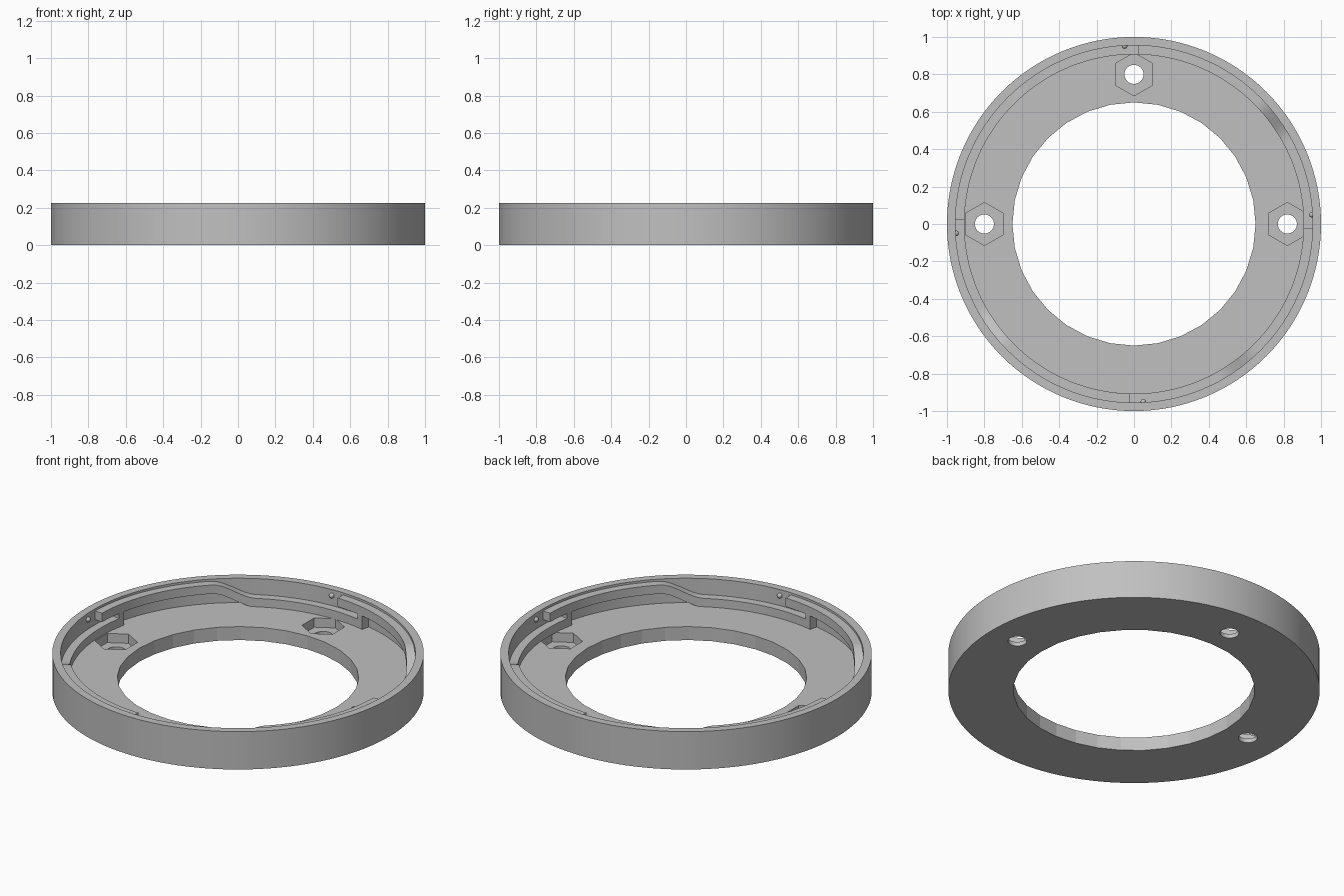
import bpy, bmesh, math
from mathutils import Vector

if "Cube" in bpy.data.objects:
    bpy.data.objects.remove(bpy.data.objects["Cube"], do_unlink=True)

grey = bpy.data.materials.new("plain grey")
grey.use_nodes = True
COLOR = (0.53, 0.53, 0.53, 1)
grey.diffuse_color = COLOR
grey.node_tree.nodes["Principled BSDF"].inputs["Base Color"].default_value = COLOR

HEIGHT, FLOOR, WALL_R, RAIL_R = 0.225, 0.08, 0.955, 0.907
RAIL_T, LOW, HIGH = 0.052, 0.078, 0.16


def add(name, bm):
    bmesh.ops.recalc_face_normals(bm, faces=bm.faces)
    mesh = bpy.data.meshes.new(name)
    bm.to_mesh(mesh)
    bm.free()
    mesh.materials.append(grey)
    obj = bpy.data.objects.new(name, mesh)
    bpy.context.collection.objects.link(obj)
    return obj


def smooth(obj, degrees=30):
    bpy.ops.object.select_all(action='DESELECT')
    obj.select_set(True)
    bpy.context.view_layer.objects.active = obj
    bpy.ops.object.shade_smooth_by_angle(angle=math.radians(degrees))


def prism(name, radius, sides, x, y, z0, z1, turn=0.0):
    bm = bmesh.new()
    ring = [bm.verts.new((x + radius * math.cos(turn + math.tau * i / sides),
                          y + radius * math.sin(turn + math.tau * i / sides), z0))
            for i in range(sides)]
    base = bm.faces.new(ring)
    ext = bmesh.ops.extrude_face_region(bm, geom=[base])
    top = [v for v in ext["geom"] if isinstance(v, bmesh.types.BMVert)]
    bmesh.ops.translate(bm, verts=top, vec=(0, 0, z1 - z0))
    return add(name, bm)


def polar(r, deg, z):
    a = math.radians(deg)
    return Vector((r * math.cos(a), r * math.sin(a), z))


def arc_bar(name, stations, r0, r1):
    """Sweep a rectangular section through (angle, bottom, top) stations."""
    bm = bmesh.new()
    rows = [[bm.verts.new(polar(r, a, z)) for r, z in
             ((r0, lo), (r1, lo), (r1, hi), (r0, hi))] for a, lo, hi in stations]
    for p, q in zip(rows, rows[1:]):
        for k in range(4):
            n = (k + 1) % 4
            bm.faces.new((p[k], p[n], q[n], q[k]))
    bm.faces.new(rows[0])
    bm.faces.new(rows[-1])
    return add(name, bm)


# Round tray: floor and outer wall, with the middle, bolt holes and nut pockets cut out
body = prism("ring_body", 1.0, 128, 0, 0, 0, HEIGHT)
cutters = [prism("bowl_cutter", WALL_R, 128, 0, 0, FLOOR, 0.4),
           prism("centre_cutter", 0.65, 32, 0, 0, -0.1, 0.3)]
for x, y in ((0, 0.8), (-0.8, 0), (0.82, 0)):
    cutters.append(prism("pocket_cutter", 0.115, 6, x, y, 0.025, 0.2, math.pi / 2))
    cutters.append(prism("bolt_cutter", 0.051, 32, x, y, -0.1, 0.1))
for cutter in cutters:
    mod = body.modifiers.new("cut", 'BOOLEAN')
    mod.operation = 'DIFFERENCE'
    mod.solver = 'EXACT'
    mod.object = cutter
    cutter.hide_render = True
bpy.context.view_layer.update()
graph = bpy.context.evaluated_depsgraph_get()
cut_mesh = bpy.data.meshes.new_from_object(body.evaluated_get(graph))
body.modifiers.clear()
body.data = cut_mesh
for cutter in cutters:
    bpy.data.objects.remove(cutter, do_unlink=True)
body.data.materials.clear()
body.data.materials.append(grey)
for face in body.data.polygons:
    face.material_index = 0
smooth(body, 8)


def rail_height(a):
    t = min(max((a - 29) / 15, 0), 1)
    return LOW + (HIGH - LOW) * t * t * (3 - 2 * t)


# Four rising cam rails, each overlapping the start of the next
for quarter in range(4):
    turn = quarter * 90
    count = 67
    angles = [-12.5 + 101.2 * i / count for i in range(count + 1)]
    rail = arc_bar("cam_rail_%d" % (quarter + 1),
                   [(a + turn, rail_height(a), rail_height(a) + RAIL_T) for a in angles],
                   RAIL_R, WALL_R + 0.006)
    smooth(rail)

    # Stop post joining the low rail end to the high rail above
    arc_bar("stop_post_%d" % (quarter + 1),
            [(turn - 12.5 + s, LOW, HIGH + 0.01) for s in (0, 1.2, 2.4)],
            RAIL_R, WALL_R + 0.006)

    # Small detent bump on the wall beside the rail entry
    bm = bmesh.new()
    bmesh.ops.create_uvsphere(bm, u_segments=16, v_segments=8, radius=0.015)
    bmesh.ops.translate(bm, verts=bm.verts, vec=polar(WALL_R - 0.002, turn + 93, 0.19))
    smooth(add("detent_bump_%d" % (quarter + 1), bm))
